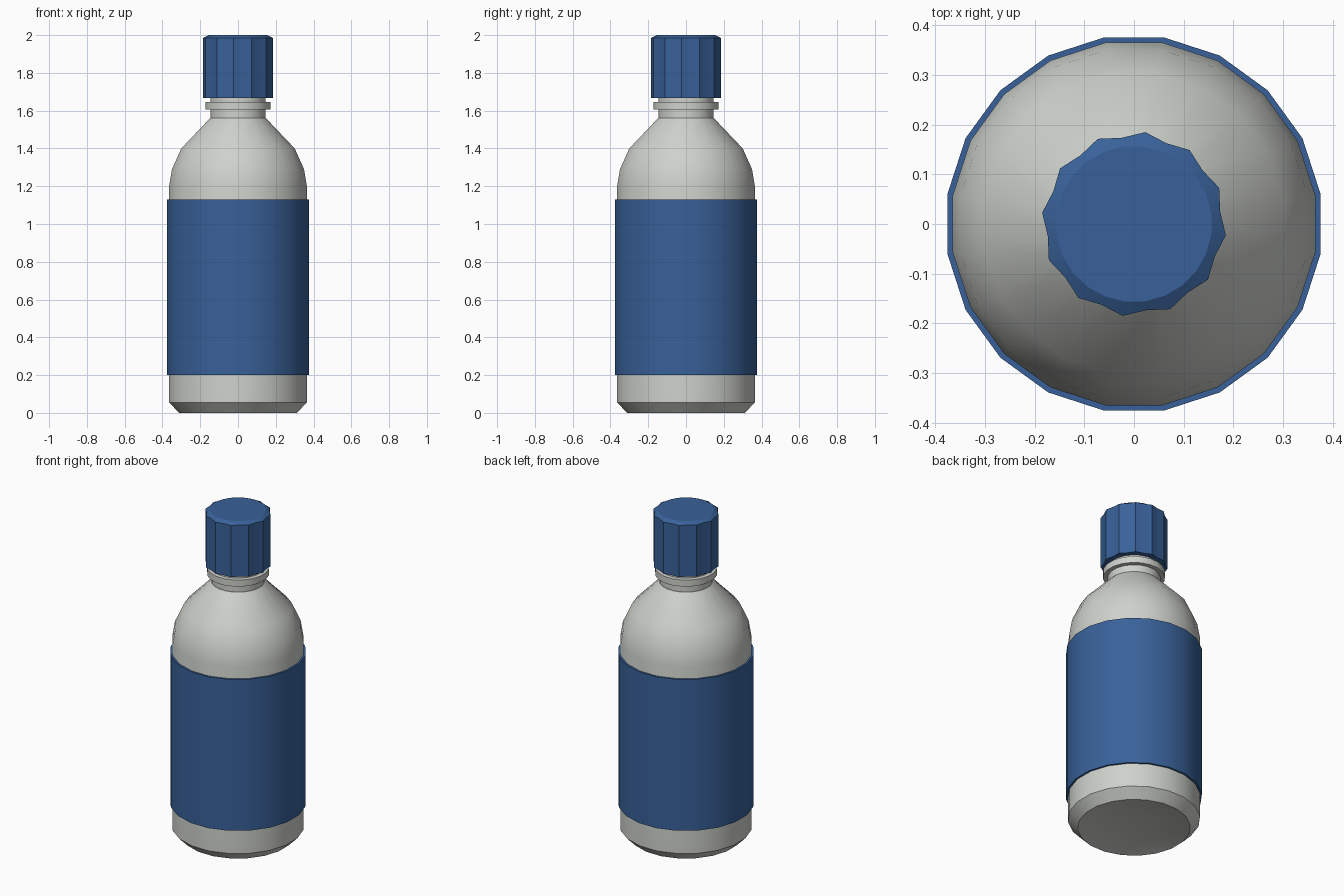
import bpy
import bmesh
import math

if "Cube" in bpy.data.objects:
    bpy.data.objects.remove(bpy.data.objects["Cube"], do_unlink=True)


def make_material(name, rgb):
    mat = bpy.data.materials.new(name)
    mat.use_nodes = True
    mat.diffuse_color = (*rgb, 1)
    mat.node_tree.nodes["Principled BSDF"].inputs["Base Color"].default_value = (*rgb, 1)
    return mat


def circle(sides, radius, z, turn=0.0, alternate=None):
    """Ring of points; alternate gives every second point another radius."""
    points = []
    for i in range(sides):
        r = alternate if alternate and i % 2 else radius
        a = turn + math.tau * i / sides
        points.append((r * math.cos(a), r * math.sin(a), z))
    return points


def loft(name, rings, mat, caps=True, closed=False):
    """Skin a stack of rings, with end caps or joined back to the start."""
    bm = bmesh.new()
    loops = [[bm.verts.new(p) for p in ring] for ring in rings]
    pairs = list(zip(loops, loops[1:]))
    if closed:
        pairs.append((loops[-1], loops[0]))
    for low, high in pairs:
        n = len(low)
        for i in range(n):
            j = (i + 1) % n
            bm.faces.new((low[i], low[j], high[j], high[i]))
    if caps:
        bm.faces.new(loops[0][::-1])
        bm.faces.new(loops[-1])
    bmesh.ops.recalc_face_normals(bm, faces=bm.faces)
    mesh = bpy.data.meshes.new(name)
    bm.to_mesh(mesh)
    bm.free()
    mesh.materials.append(mat)
    obj = bpy.data.objects.new(name, mesh)
    bpy.context.collection.objects.link(obj)
    bpy.ops.object.select_all(action="DESELECT")
    obj.select_set(True)
    bpy.context.view_layer.objects.active = obj
    bpy.ops.object.shade_smooth_by_angle(angle=math.radians(30))
    return obj


plastic = make_material("pale grey plastic", (0.62, 0.64, 0.60))
blue = make_material("blue", (0.04, 0.12, 0.32))

SIDES = 20
HALF = math.pi / SIDES

# Bottle: hollowed base, straight wall, domed shoulder, neck with collar
profile = [
    (0.10, 0.03), (0.22, 0.02), (0.315, 0.0), (0.369, 0.055), (0.369, 1.20),
    (0.354, 1.29), (0.304, 1.40), (0.15, 1.56), (0.147, 1.56), (0.147, 1.605),
    (0.173, 1.605), (0.173, 1.645), (0.147, 1.645), (0.147, 1.70),
]
loft("bottle", [circle(SIDES, r, z, HALF) for r, z in profile], plastic)

# Label sleeve wrapped round the wall
sleeve = [(0.38, 0.20), (0.38, 1.13), (0.368, 1.13), (0.368, 0.20)]
loft("label", [circle(SIDES, r, z, HALF) for r, z in sleeve], blue,
     caps=False, closed=True)

# Ribbed screw cap with a chamfered rim
TWIST = math.radians(-7)
loft("cap", [
    circle(24, 0.186, 1.668, TWIST, 0.175),
    circle(24, 0.186, 1.985, TWIST, 0.175),
    circle(24, 0.157, 2.0, TWIST),
], blue)
